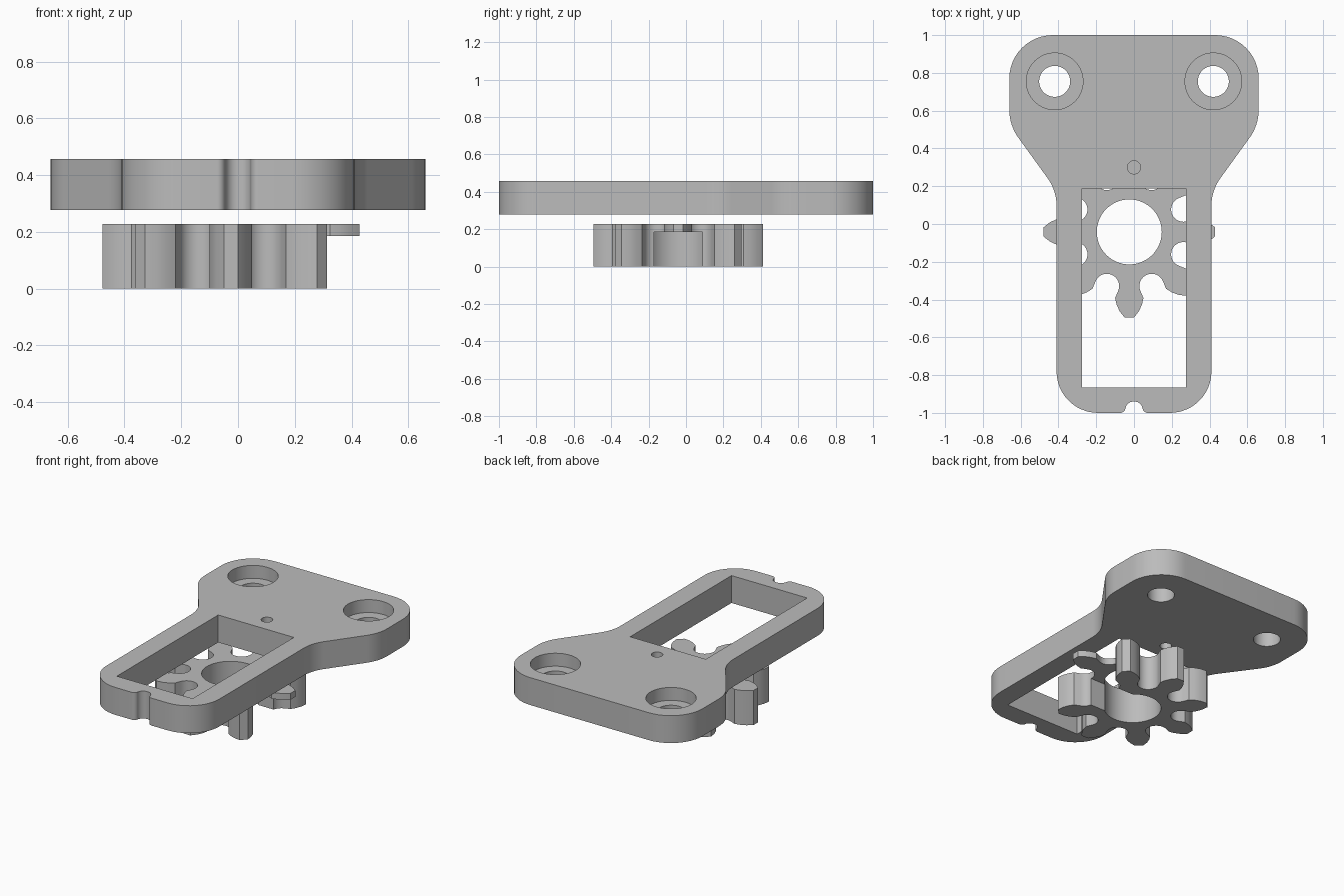
import bpy, bmesh, math
from mathutils import Vector

cube = bpy.data.objects.get("Cube")
if cube:
    bpy.data.objects.remove(cube, do_unlink=True)

grey = bpy.data.materials.new("plain grey")
grey.use_nodes = True
grey.diffuse_color = (0.5, 0.5, 0.5, 1)
grey.node_tree.nodes["Principled BSDF"].inputs["Base Color"].default_value = (0.5, 0.5, 0.5, 1)


def circle(cx, cy, r, n=64):
    return [(cx + r * math.cos(2 * math.pi * i / n), cy + r * math.sin(2 * math.pi * i / n)) for i in range(n)]


def box(x0, x1, y0, y1):
    return [(x0, y0), (x1, y0), (x1, y1), (x0, y1)]


def rounded(corners, steps=12):
    """Replace each (x, y, radius) corner by a tangent arc."""
    out = []
    for i, (x, y, r) in enumerate(corners):
        p = Vector((x, y))
        a = (Vector(corners[i - 1][:2]) - p).normalized()
        b = (Vector(corners[(i + 1) % len(corners)][:2]) - p).normalized()
        half = a.angle(b) / 2
        centre = p + (a + b).normalized() * (r / math.sin(half))
        start = p + a * (r / math.tan(half)) - centre
        end = p + b * (r / math.tan(half)) - centre
        turn = math.atan2(start.x * end.y - start.y * end.x, start.dot(end))
        for k in range(steps + 1):
            t = turn * k / steps
            c, s = math.cos(t), math.sin(t)
            out.append((centre.x + start.x * c - start.y * s, centre.y + start.x * s + start.y * c))
    return out


def prism(name, points, z0, z1):
    bm = bmesh.new()
    face = bm.faces.new([bm.verts.new((x, y, z0)) for x, y in points])
    top = bmesh.ops.extrude_face_region(bm, geom=[face])["geom"]
    bmesh.ops.translate(bm, vec=(0, 0, z1 - z0), verts=[v for v in top if isinstance(v, bmesh.types.BMVert)])
    bmesh.ops.recalc_face_normals(bm, faces=bm.faces)
    mesh = bpy.data.meshes.new(name)
    bm.to_mesh(mesh)
    bm.free()
    mesh.materials.append(grey)
    obj = bpy.data.objects.new(name, mesh)
    bpy.context.collection.objects.link(obj)
    return obj


def cut(obj, points, z0, z1):
    """Apply a prism-shaped cut, then discard the cutter."""
    cutter = prism("cutter", points, z0, z1)
    cutter.hide_render = True
    mod = obj.modifiers.new("cut", "BOOLEAN")
    mod.operation = "DIFFERENCE"
    mod.solver = "EXACT"
    mod.object = cutter
    bpy.context.view_layer.objects.active = obj
    bpy.ops.object.modifier_apply(modifier=mod.name)
    bpy.data.objects.remove(cutter, do_unlink=True)


def smooth(obj):
    bpy.ops.object.select_all(action="DESELECT")
    obj.select_set(True)
    bpy.context.view_layer.objects.active = obj
    bpy.ops.object.shade_smooth_by_angle(angle=math.radians(25))


# Mounting plate: mirrored outline with a small notch in the narrow end
BOTTOM, TOP = 0.277, 0.457
half = [(0.045, -0.94, 0.042), (0.045, -1, 0.028), (0.41, -1, 0.22),
        (0.41, 0.177, 0.25), (0.66, 0.523, 0.25), (0.66, 1, 0.23)]
outline = rounded(half + [(-x, y, r) for x, y, r in reversed(half)])
plate = prism("mounting_plate", outline, BOTTOM, TOP)

# Window, pin hole and counterbored screw holes
cut(plate, box(-0.275, 0.275, -0.865, 0.187), 0.2, 0.6)
cut(plate, circle(0, 0.3, 0.035, 32), 0.2, 0.6)
for x in (-0.42, 0.42):
    cut(plate, circle(x, 0.755, 0.082), 0.2, 0.6)
    cut(plate, circle(x, 0.755, 0.15), TOP - 0.085, 0.6)
smooth(plate)

# Gear: tapered teeth separated by round-bottomed gullets
CX, CY, TEETH = -0.025, -0.042, 8
GULLET_R, GULLET_DIST = 0.065, 0.31
flank = [(0.35, 0.075), (0.385, 0.067), (0.42, 0.051), (0.453, 0.025)]
profile = []
for i in range(TEETH):
    angle = 2 * math.pi * i / TEETH
    tooth = [(r, -w) for r, w in flank] + [(r, w) for r, w in reversed(flank)]
    gullet = []
    for k in range(17):
        t = -math.pi / 2 - math.pi * k / 16
        gullet.append((GULLET_DIST + GULLET_R * math.cos(t), GULLET_R * math.sin(t)))
    for pts, a in ((tooth, angle), (gullet, angle + math.pi / TEETH)):
        c, s = math.cos(a), math.sin(a)
        profile += [(CX + x * c - y * s, CY + x * s + y * c) for x, y in pts]
gear = prism("gear", profile, 0, 0.227)

# Shaft bore and the slot under the thin tooth
cut(gear, circle(CX, CY, 0.172), -0.1, 0.4)
cut(gear, box(CX, 0.6, CY - 0.13, CY + 0.13), -0.1, 0.185)
smooth(gear)
